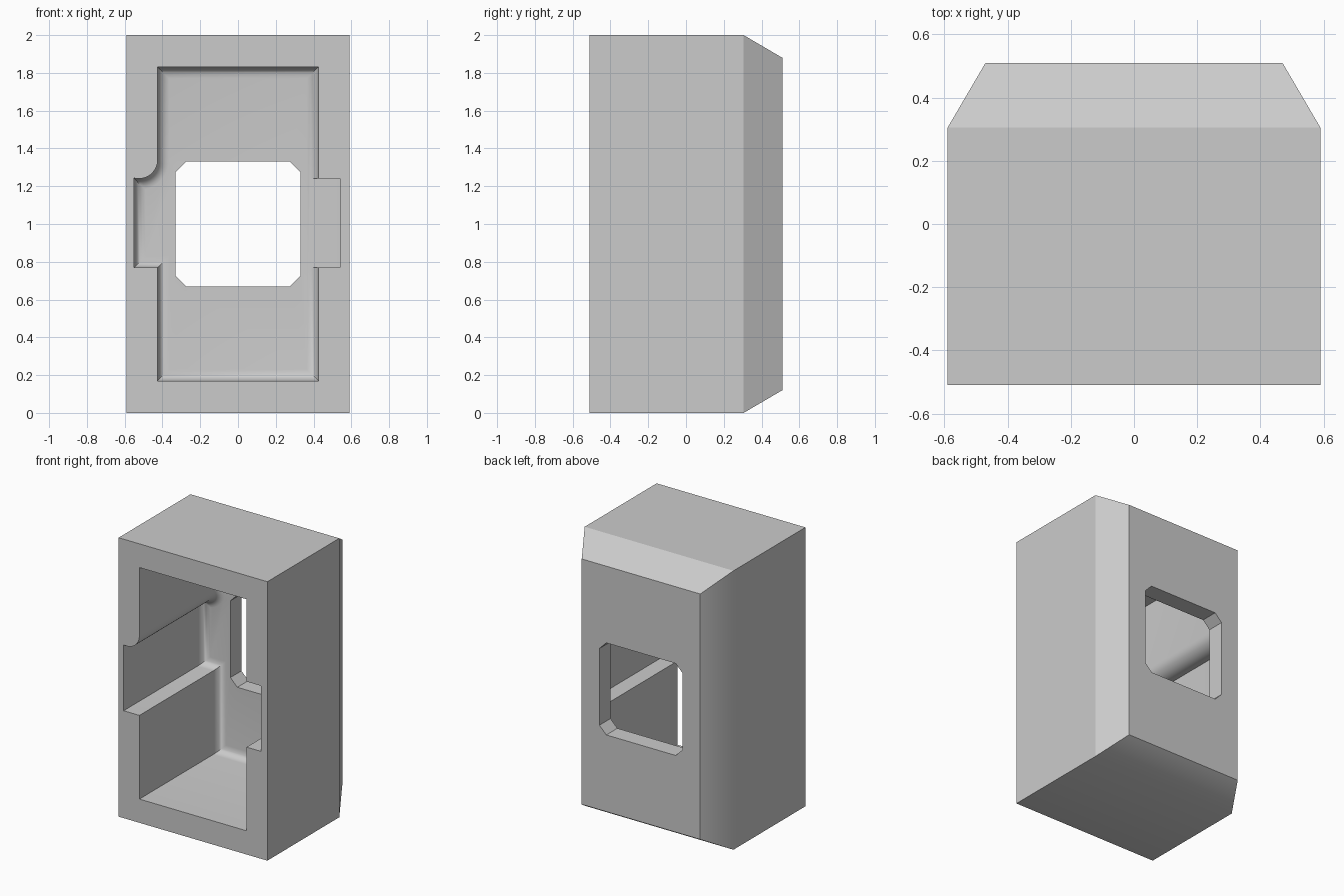
import bpy, bmesh
from math import acos, cos, sin, pi, radians

cube = bpy.data.objects.get("Cube")
if cube:
    bpy.data.objects.remove(cube, do_unlink=True)

grey = bpy.data.materials.new("light_grey")
grey.use_nodes = True
colour = (0.6, 0.6, 0.6, 1)
grey.diffuse_color = colour
grey.node_tree.nodes["Principled BSDF"].inputs["Base Color"].default_value = colour


def loft(name, rings):
    """Join outlines (y, [(x, z), ...]) into a closed solid."""
    bm = bmesh.new()
    loops = [[bm.verts.new((x, y, z)) for x, z in pts] for y, pts in rings]
    n = len(loops[0])
    for a, b in zip(loops, loops[1:]):
        for i in range(n):
            j = (i + 1) % n
            bm.faces.new((a[i], a[j], b[j], b[i]))
    bm.faces.new(loops[0])
    bm.faces.new(loops[-1])
    bmesh.ops.recalc_face_normals(bm, faces=bm.faces)
    mesh = bpy.data.meshes.new(name)
    bm.to_mesh(mesh)
    bm.free()
    mesh.materials.append(grey)
    obj = bpy.data.objects.new(name, mesh)
    bpy.context.collection.objects.link(obj)
    return obj


def rect(x0, x1, z0, z1):
    return [(x0, z0), (x1, z0), (x1, z1), (x0, z1)]


def cavity_outline(d):
    """Main opening with a left notch under a rounded shoulder, inset by d."""
    pts = rect(-0.425 + d, 0.425 - d, 0.17 + d, 1.83 - d)
    radius = 0.1 + d
    end = acos((d - 0.025) / radius)
    for i in range(11):
        a = end * i / 10
        pts.append((-0.525 + radius * cos(a), 1.34 - radius * sin(a)))
    pts += [(-0.55 + d, 0.77 + d), (-0.425 + d, 0.77 + d)]
    return pts


# Outer housing, tapered at the back
body = loft("housing", [
    (-0.51, rect(-0.59, 0.59, 0, 2)),
    (0.305, rect(-0.59, 0.59, 0, 2)),
    (0.51, rect(-0.47, 0.47, 0.12, 1.88)),
])

# Front cavity with a filleted floor
back, fillet = 0.385, 0.06
rings = [(-0.6, cavity_outline(0))]
for i in range(7):
    t = pi / 2 * i / 6
    rings.append((back - fillet + fillet * sin(t), cavity_outline(fillet * (1 - cos(t)))))
cavity = loft("cavity_cutter", rings)

# Square notch in the left inner wall
slot = rect(0.34, 0.54, 0.77, 1.24)
notch = loft("notch_cutter", [(-0.6, slot), (back - 0.002, slot)])

# Back window with clipped corners
w, h, c = 0.33, 0.33, 0.055
octagon = [(-w + c, -h), (w - c, -h), (w, -h + c), (w, h - c),
           (w - c, h), (-w + c, h), (-w, h - c), (-w, -h + c)]
octagon = [(x, z + 1) for x, z in octagon]
window = loft("window_cutter", [(0.2, octagon), (0.6, octagon)])

# Cut the openings
bpy.ops.object.select_all(action='DESELECT')
bpy.context.view_layer.objects.active = body
body.select_set(True)
for cutter in (cavity, notch, window):
    cutter.hide_render = True
    mod = body.modifiers.new(cutter.name, 'BOOLEAN')
    mod.operation = 'DIFFERENCE'
    mod.solver = 'EXACT'
    mod.object = cutter
    bpy.ops.object.modifier_apply(modifier=mod.name)
    bpy.data.objects.remove(cutter, do_unlink=True)

# Smooth the fillets, keep the top and left taper creases crisp
bpy.ops.object.shade_smooth_by_angle(angle=radians(35))
mesh = body.data
for edge in mesh.edges:
    a, b = (mesh.vertices[v].co for v in edge.vertices)
    crease = abs(a.y - 0.305) < 0.001 and abs(b.y - 0.305) < 0.001
    if crease and (min(a.x, b.x) > 0.58 or min(a.z, b.z) > 1.99):
        edge.use_edge_sharp = True
